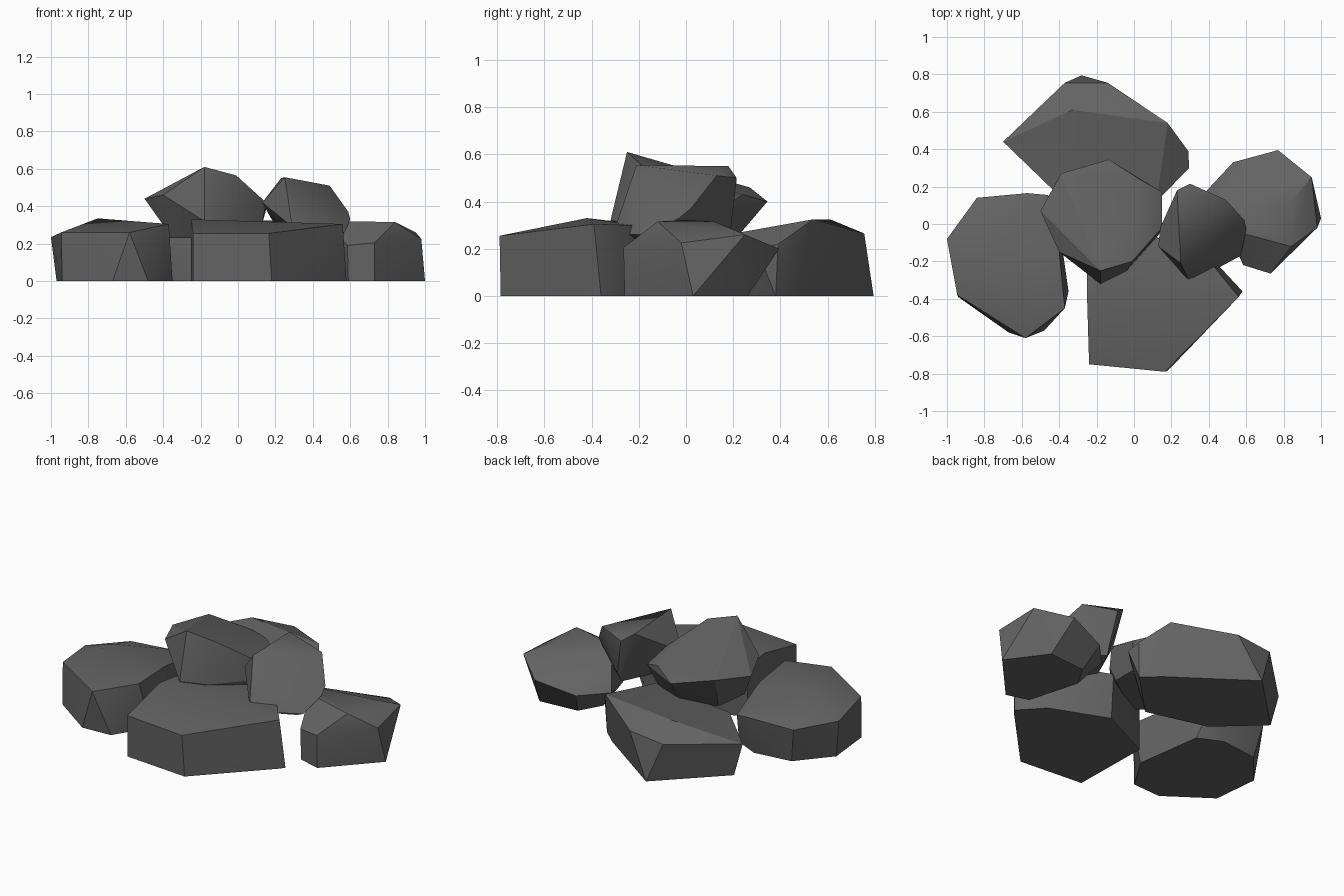
import bpy, bmesh, math

stone = bpy.data.materials.new("dark grey stone")
stone.diffuse_color = (0.125, 0.125, 0.128, 1)


def rock(name, base_z, base, upper, smooth=24):
    """Chiselled rock: convex hull of a base outline and its upper corners."""
    bm = bmesh.new()
    for x, y in base:
        bm.verts.new((x, y, base_z))
    for p in upper:
        bm.verts.new(p)
    res = bmesh.ops.convex_hull(bm, input=bm.verts[:])
    loose = {g for g in res["geom_interior"] + res["geom_unused"]
             if isinstance(g, bmesh.types.BMVert) and g.is_valid}
    bmesh.ops.delete(bm, geom=list(loose), context='VERTS')
    # merge nearly flat neighbours into broad facets
    bmesh.ops.dissolve_limit(bm, angle_limit=math.radians(4),
                             verts=bm.verts[:], edges=bm.edges[:])
    bmesh.ops.recalc_face_normals(bm, faces=bm.faces[:])
    me = bpy.data.meshes.new(name)
    bm.to_mesh(me)
    bm.free()
    me.materials.append(stone)
    ob = bpy.data.objects.new(name, me)
    bpy.context.collection.objects.link(ob)
    bpy.ops.object.select_all(action='DESELECT')
    ob.select_set(True)
    bpy.context.view_layer.objects.active = ob
    bpy.ops.object.shade_smooth_by_angle(angle=math.radians(smooth))


# Ground rocks
rock("left_rock", 0,
     [(-.97, -.1), (-.94, -.39), (-.67, -.58), (-.48, -.57), (-.35, -.36),
      (-.41, .06), (-.56, .13), (-.8, .1)],
     [(-1, -.08, .235), (-.945, -.38, .26), (-.58, -.61, .26), (-.37, -.45, .305),
      (-.4, -.15, .29), (-.46, .155, .22), (-.57, .165, .23), (-.84, .14, .22),
      (-.75, -.15, .335)], 30)

rock("front_rock", 0,
     [(-.24, -.75), (.18, -.785), (.56, -.39), (.58, -.36), (.45, -.22), (.1, -.08),
      (-.25, -.25)],
     [(-.24, -.75, .255), (.165, -.79, .255), (.56, -.39, .305),
      (-.25, -.42, .33), (-.25, -.25, .31), (.43, -.23, .3), (.1, -.06, .28)])

rock("right_rock", 0,
     [(.59, -.22), (.73, -.26), (1, .03), (.83, .26), (.58, .24), (.5, .1)],
     [(.585, -.22, .19), (.73, -.265, .205), (.98, -.02, .225), (.95, .25, .26),
      (.77, .395, .2), (.53, .33, .14), (.39, .18, .14), (.47, .06, .32),
      (.58, -.05, .32), (.84, -.12, .315), (.84, .12, .315)], 32)

rock("back_rock", 0,
     [(-.28, .795), (.18, .47), (.28, .38), (.1, .2), (0, .1), (-.38, .2), (-.64, .44)],
     [(-.7, .44, .21), (-.37, .755, .24), (-.14, .755, .265), (-.33, .61, .325),
      (.18, .54, .325), (.29, .39, .22), (.295, .3, .2), (.12, .12, .25),
      (-.42, .17, .23)])

# Rocks stacked on top
rock("upper_left_rock", .23,
     [(-.35, -.08), (-.18, -.24), (.1, -.04), (.1, .12), (-.1, .2), (-.32, .14)],
     [(-.4, -.15, .46), (-.18, -.32, .32), (-.5, .07, .44), (-.18, -.25, .61),
      (-.04, -.25, .31), (.13, -.06, .31), (-.01, -.2, .565), (.15, -.02, .42),
      (.15, .17, .38), (.03, .24, .43), (-.135, .345, .4), (-.39, .27, .46)])

rock("upper_right_rock", .22,
     [(.35, -.2), (.5, -.13), (.5, .02), (.33, .16), (.24, -.03)],
     [(.13, -.12, .42), (.14, -.02, .42), (.29, -.3, .29), (.33, -.3, .26),
      (.57, -.17, .26), (.6, -.03, .33), (.59, .02, .37), (.49, .13, .51),
      (.34, .19, .28), (.3, .215, .5), (.23, .18, .55), (.25, -.21, .555)], 40)
